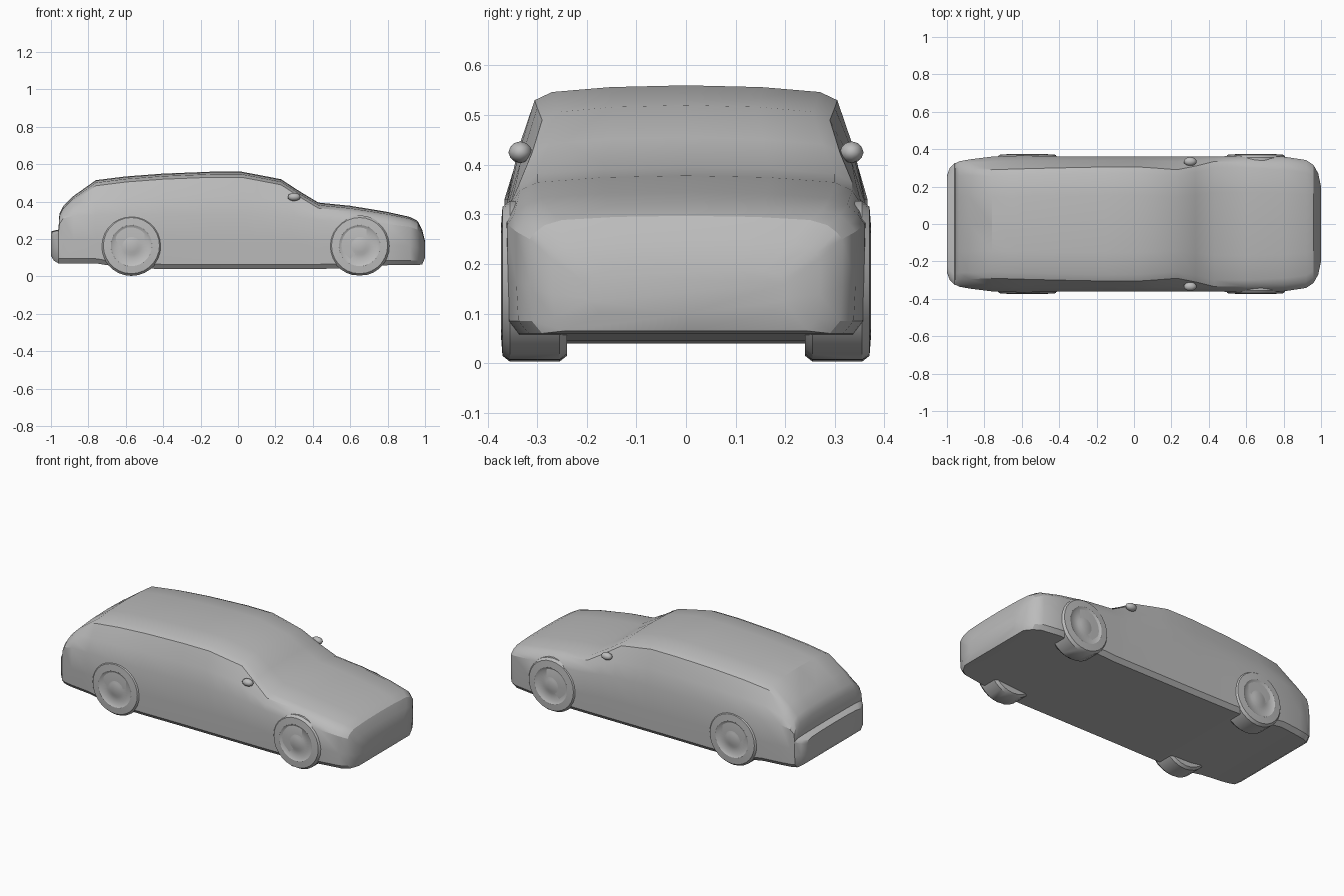
import bpy, bmesh, math

cube = bpy.data.objects.get("Cube")
if cube:
    bpy.data.objects.remove(cube)

GREY = (0.5, 0.5, 0.5, 1)
paint = bpy.data.materials.new("plain grey")
paint.use_nodes = True
paint.diffuse_color = GREY
paint.node_tree.nodes["Principled BSDF"].inputs["Base Color"].default_value = GREY


def finish(name, bm, angle=28):
    bmesh.ops.recalc_face_normals(bm, faces=bm.faces)
    mesh = bpy.data.meshes.new(name)
    bm.to_mesh(mesh)
    bm.free()
    obj = bpy.data.objects.new(name, mesh)
    bpy.context.collection.objects.link(obj)
    mesh.materials.append(paint)
    bpy.ops.object.select_all(action='DESELECT')
    bpy.context.view_layer.objects.active = obj
    obj.select_set(True)
    bpy.ops.object.shade_smooth_by_angle(angle=math.radians(angle))
    return obj


# Body stations: x, half width, floor, belt height, top, roof half width
STATIONS = [
    (-1.0, .26, .11, .21, .24, .25),
    (-.985, .30, .085, .22, .245, .28),
    (-.96, .325, .07, .235, .25, .305),
    (-.955, .325, .07, .28, .335, .30),
    (-.935, .335, .07, .31, .375, .295),
    (-.88, .345, .07, .325, .43, .295),
    (-.76, .36, .07, .33, .515, .29),
    (-.60, .366, .045, .33, .535, .295),
    (-.40, .362, .04, .33, .55, .30),
    (-.15, .36, .04, .33, .56, .305),
    (.02, .36, .04, .33, .56, .305),
    (.10, .36, .04, .33, .545, .30),
    (.23, .36, .04, .325, .52, .29),
    (.33, .36, .04, .315, .455, .31),
    (.43, .36, .04, .30, .395, .335),
    (.60, .367, .045, .29, .378, .335),
    (.80, .36, .06, .28, .345, .325),
    (.92, .342, .06, .265, .318, .31),
    (.96, .315, .06, .25, .297, .285),
    (.985, .27, .065, .21, .25, .25),
    (1.0, .20, .10, .16, .19, .19),
]


def half_section(w, floor, belt, top, roof):
    """Floor centre round to roof centre."""
    drop = min(.03, (top - belt) * .4)
    shoulder = top - drop
    waist_z = belt + (shoulder - belt) * .5
    waist_y = roof + (w - roof) * .62
    return [(0, floor), (w - .025, floor), (w - .004, floor + .025),
            (w, (floor + belt) / 2), (w, belt), (waist_y, waist_z),
            (roof, shoulder), (roof - .035, top - drop * .45),
            (roof * .5, top - drop * .12), (0, top)]


bm = bmesh.new()
rings = []
for x, *shape in STATIONS:
    half = half_section(*shape)
    loop = half + [(-y, z) for y, z in half[-2:0:-1]]
    rings.append([bm.verts.new((x, y, z)) for y, z in loop])
for a, b in zip(rings, rings[1:]):
    n = len(a)
    for i in range(n):
        j = (i + 1) % n
        bm.faces.new((a[i], a[j], b[j], b[i]))
for end in (rings[0], rings[-1]):
    bm.faces.new(end)
finish("car_body", bm)


# Wheels turned from a stepped radius profile: (distance from centreline, radius)
WHEEL = [(.24, .0), (.24, .15), (.255, .162), (.355, .162), (.37, .15),
         (.373, .11), (.364, .095), (.364, .05), (.37, .035), (.37, 0)]


def wheel(name, x, side):
    bm = bmesh.new()
    line = [bm.verts.new((x, side * d, .165 + r)) for d, r in WHEEL]
    edges = [bm.edges.new(pair) for pair in zip(line, line[1:])]
    bmesh.ops.spin(bm, geom=line + edges, cent=(x, 0, .165), axis=(0, 1, 0),
                   angle=math.tau, steps=28)
    bmesh.ops.remove_doubles(bm, verts=bm.verts, dist=.0005)
    # Worn contact patch
    for v in bm.verts:
        v.co.z = max(v.co.z, .006 if x > 0 else 0)
    finish(name, bm, 35)


def mirror_housing(name, side):
    bm = bmesh.new()
    bmesh.ops.create_icosphere(bm, subdivisions=2, radius=1)
    for v in bm.verts:
        v.co = (.30 + v.co.x * .035, side * (.334 + v.co.y * .024), .425 + v.co.z * .022)
    finish(name, bm, 40)


for side, label in ((1, "left"), (-1, "right")):
    # The model's front points along +x
    wheel("front_wheel_" + label, .65, side)
    wheel("rear_wheel_" + label, -.57, side)
    mirror_housing("door_mirror_" + label, side)
